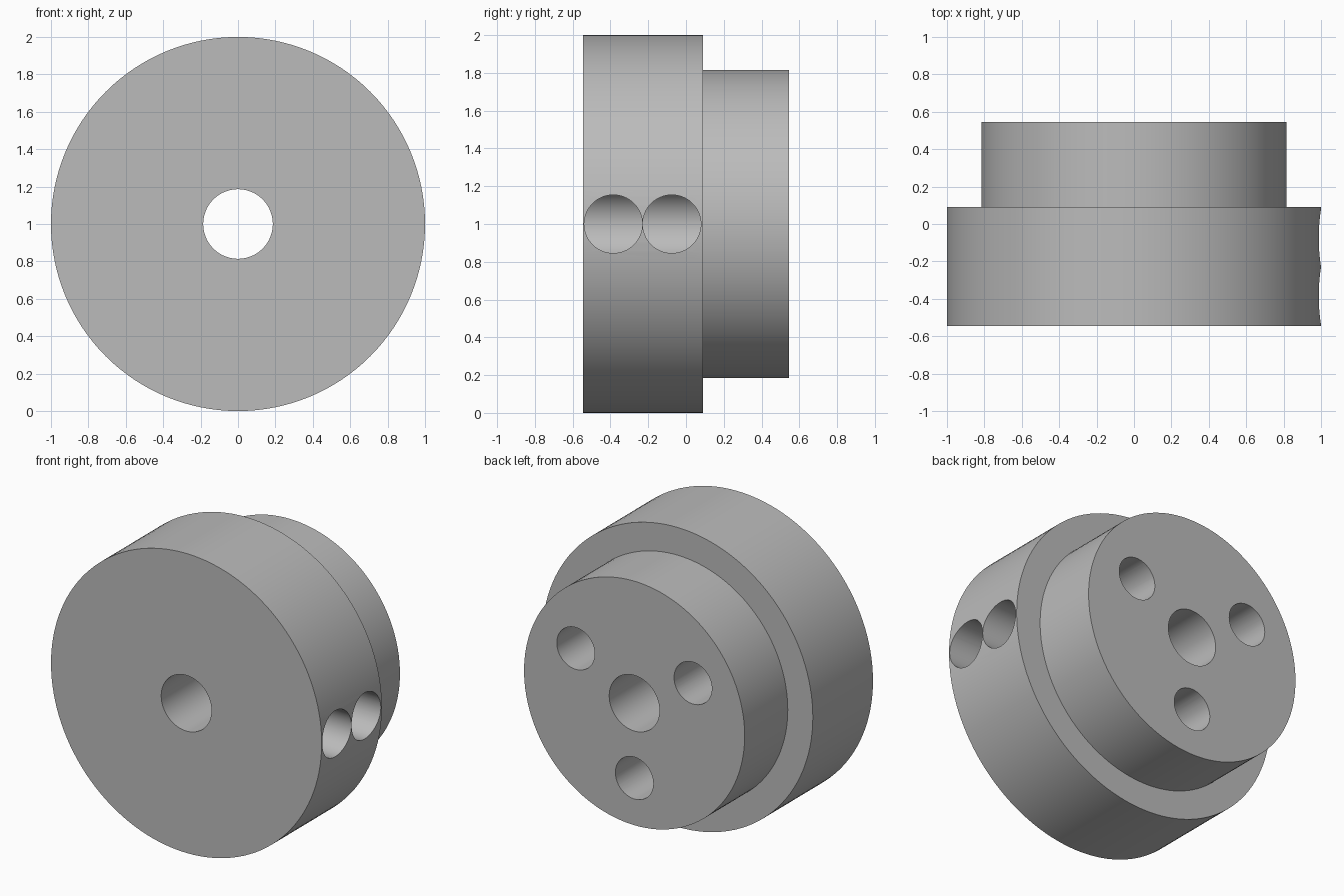
import bpy, bmesh
from math import pi, radians, sin, cos
from mathutils import Matrix, Vector

cube = bpy.data.objects.get("Cube")
if cube:
    bpy.data.objects.remove(cube, do_unlink=True)

FRONT, STEP, BACK = -0.545, 0.09, 0.545
FLANGE_R, HUB_R, BORE_R = 1.0, 0.815, 0.186
CENTRE = Vector((0, 0, 1))

grey = bpy.data.materials.new("plain_grey")
grey.use_nodes = True
colour = (0.5, 0.5, 0.5, 1)
grey.diffuse_color = colour
grey.node_tree.nodes["Principled BSDF"].inputs["Base Color"].default_value = colour


def make_object(name, bm):
    bmesh.ops.recalc_face_normals(bm, faces=bm.faces)
    mesh = bpy.data.meshes.new(name)
    bm.to_mesh(mesh)
    bm.free()
    mesh.materials.append(grey)
    obj = bpy.data.objects.new(name, mesh)
    bpy.context.collection.objects.link(obj)
    return obj


def drill(target, name, start, end, radius):
    """Cut a round hole between two points."""
    axis = end - start
    bm = bmesh.new()
    turn = axis.to_track_quat("Z", "Y").to_matrix().to_4x4()
    bmesh.ops.create_cone(bm, cap_ends=True, segments=64, radius1=radius,
                          radius2=radius, depth=axis.length,
                          matrix=Matrix.Translation((start + end) / 2) @ turn)
    cutter = make_object(name, bm)
    cutter.hide_render = True
    mod = target.modifiers.new(name, "BOOLEAN")
    mod.operation = "DIFFERENCE"
    mod.solver = "EXACT"
    mod.object = cutter
    bpy.ops.object.modifier_apply(modifier=mod.name)
    bpy.data.objects.remove(cutter, do_unlink=True)


# Stepped body with its through bore, turned from one closed profile
profile = [(BORE_R, FRONT), (FLANGE_R, FRONT), (FLANGE_R, STEP),
           (HUB_R, STEP), (HUB_R, BACK), (BORE_R, BACK)]
bm = bmesh.new()
verts = [bm.verts.new(CENTRE + Vector((r, y, 0))) for r, y in profile]
edges = [bm.edges.new((v, verts[i - 1])) for i, v in enumerate(verts)]
bmesh.ops.spin(bm, geom=verts + edges, cent=CENTRE, axis=(0, 1, 0),
               angle=2 * pi, steps=128, use_merge=True)
bmesh.ops.remove_doubles(bm, verts=bm.verts, dist=0.0001)
body = make_object("stepped_collar", bm)
bpy.context.view_layer.objects.active = body
body.select_set(True)

# Two radial screw holes running into the bore
for y in (-0.385, -0.075):
    drill(body, "radial_hole", Vector((0, y, 1)), Vector((1.2, y, 1)), 0.154)

# Three blind bolt holes in the back face
for i in range(3):
    a = radians(30 + 120 * i)
    offset = CENTRE + Vector((cos(a), 0, sin(a))) * 0.5
    drill(body, "bolt_hole", offset + Vector((0, STEP, 0)),
          offset + Vector((0, BACK + 0.1, 0)), 0.14)

bpy.ops.object.shade_smooth_by_angle(angle=radians(30))
